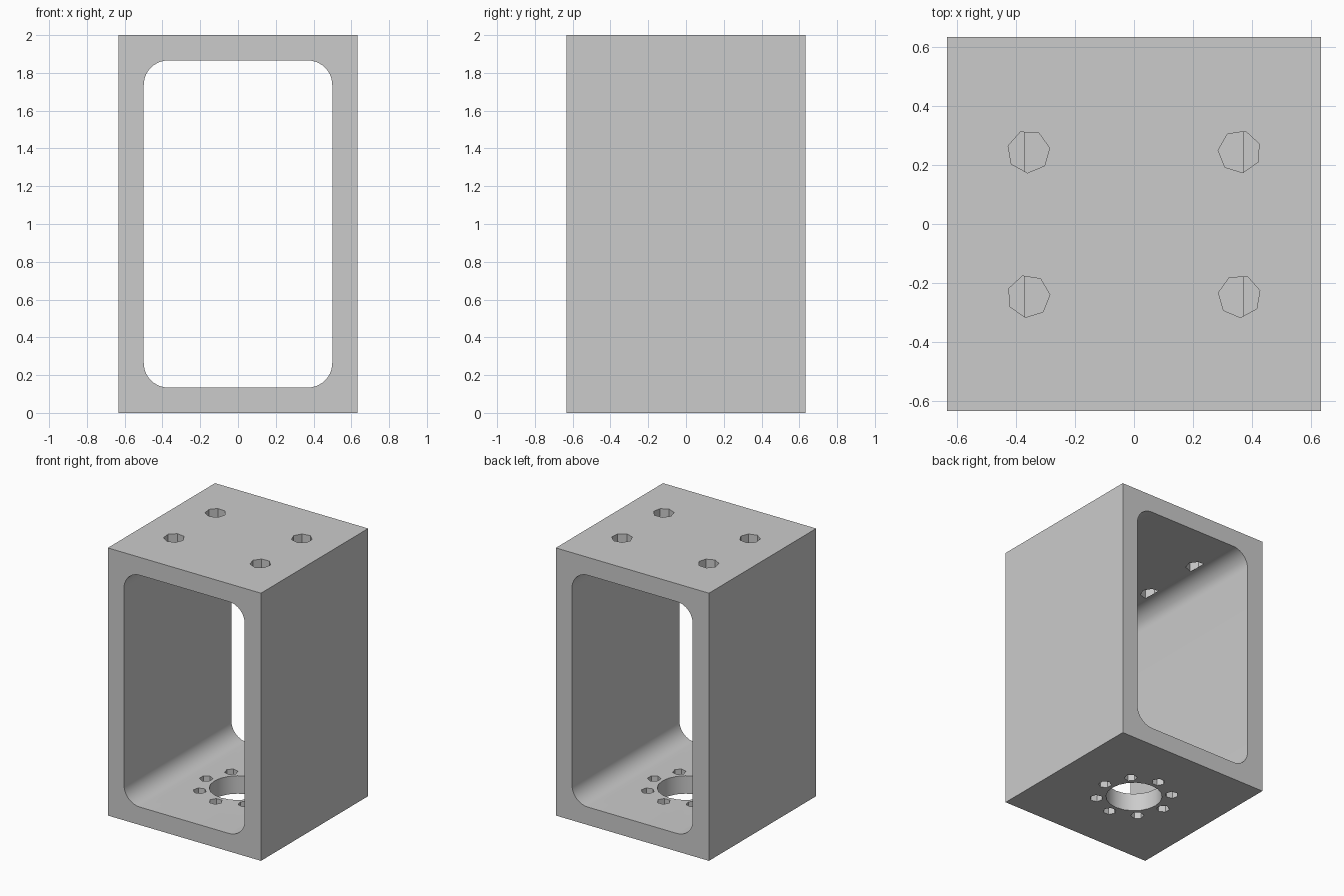
import bpy
import math

cube = bpy.data.objects.get("Cube")
if cube:
    bpy.data.objects.remove(cube, do_unlink=True)

WIDTH, HEIGHT, WALL, FILLET = 1.266, 2.0, 0.134, 0.13

metal = bpy.data.materials.new("plain grey")
metal.use_nodes = True
GREY = (0.6, 0.6, 0.6, 1)
metal.diffuse_color = GREY
metal.node_tree.nodes["Principled BSDF"].inputs["Base Color"].default_value = GREY


def box(name, size):
    bpy.ops.mesh.primitive_cube_add(size=1, location=(0, 0, HEIGHT / 2))
    obj = bpy.context.object
    obj.name = name
    obj.scale = size
    bpy.ops.object.transform_apply(location=False, rotation=False, scale=True)
    return obj


def cut(body, cutter):
    mod = body.modifiers.new("cut", "BOOLEAN")
    mod.operation = "DIFFERENCE"
    mod.solver = "EXACT"
    mod.object = cutter
    bpy.context.view_layer.objects.active = body
    bpy.ops.object.modifier_apply(modifier=mod.name)
    bpy.data.objects.remove(cutter, do_unlink=True)


def drill(body, x, y, z, radius, sides, turn):
    bpy.ops.mesh.primitive_cylinder_add(
        vertices=sides, radius=radius, depth=WALL * 2,
        location=(x, y, z), rotation=(0, 0, turn))
    cut(body, bpy.context.object)


# Outer block
body = box("mounting_frame", (WIDTH, WIDTH, HEIGHT))
body.data.materials.append(metal)

# Rounded opening from front to back
opening = box("opening_cutter", (WIDTH - 2 * WALL, WIDTH * 2, HEIGHT - 2 * WALL))
along_y = opening.data.attributes.new("bevel_weight_edge", "FLOAT", "EDGE")
for edge in opening.data.edges:
    a, b = (opening.data.vertices[i].co for i in edge.vertices)
    along_y.data[edge.index].value = float(abs(a.y - b.y) > WIDTH)
bevel = opening.modifiers.new("fillet", "BEVEL")
bevel.limit_method = "WEIGHT"
bevel.width = FILLET
bevel.segments = 10
bpy.ops.object.modifier_apply(modifier=bevel.name)
cut(body, opening)

# Four coarse holes in the top plate
for sx in (-1, 1):
    for sy in (-1, 1):
        drill(body, sx * 0.357, sy * 0.245, HEIGHT, 0.072, 7, sx + sy * 0.5)

# Central bore and ring of eight bolt holes in the base plate
drill(body, 0, 0, 0, 0.195, 20, 0)
for i in range(8):
    angle = i * math.tau / 8
    drill(body, 0.263 * math.cos(angle), 0.263 * math.sin(angle), 0, 0.046, 6, angle)

# Smooth fillets with crisp corners
bpy.ops.object.select_all(action="DESELECT")
body.select_set(True)
bpy.context.view_layer.objects.active = body
bpy.ops.object.shade_smooth_by_angle(angle=math.radians(30))
